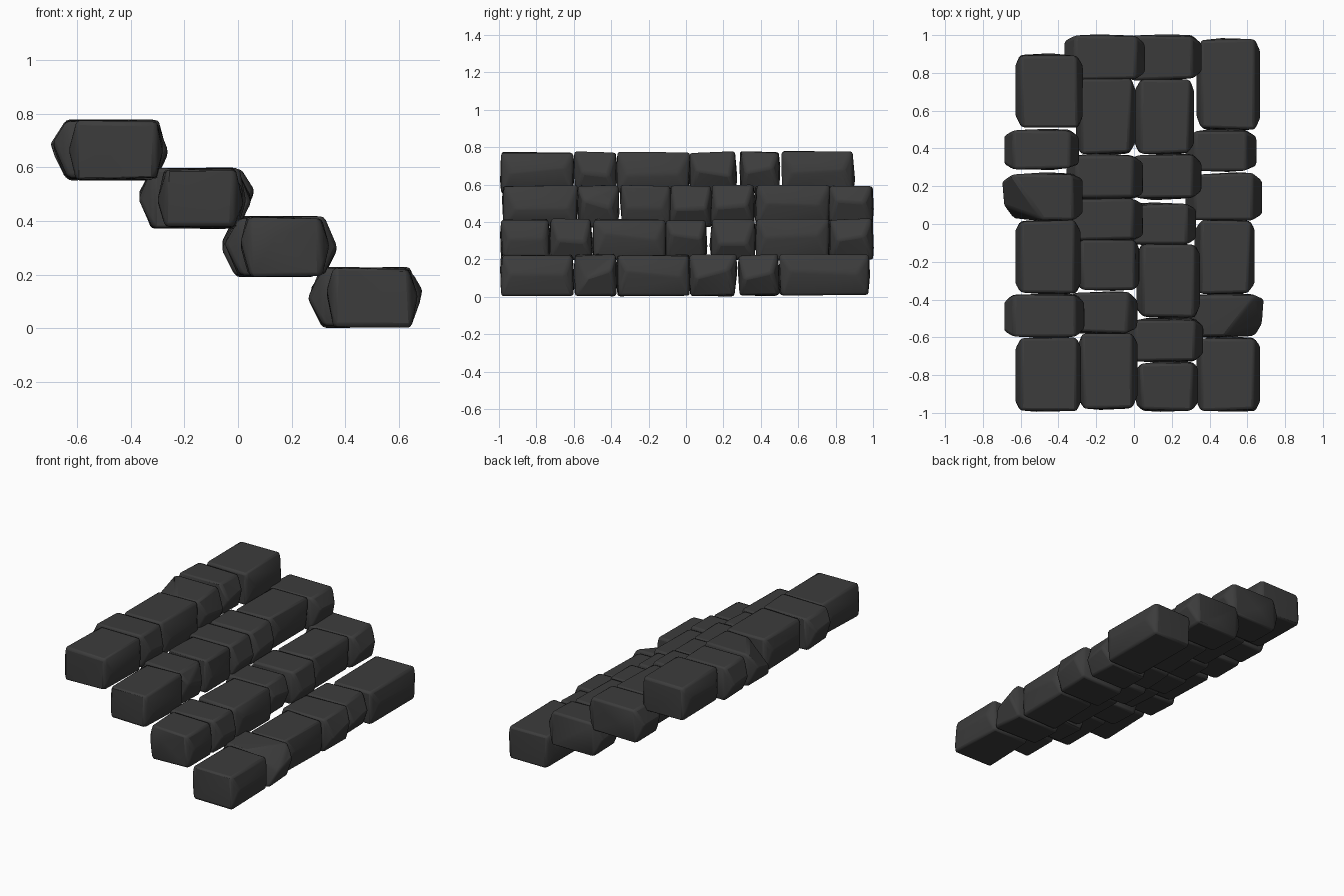
import bpy, bmesh, random
from mathutils import Vector

random.seed(4)
if "Cube" in bpy.data.objects:
    bpy.data.objects.remove(bpy.data.objects["Cube"], do_unlink=True)

# Dark slate, the only colour
slate = bpy.data.materials.new("dark_slate")
slate.use_nodes = True
colour = (0.045, 0.045, 0.045, 1)
slate.diffuse_color = colour
shader = slate.node_tree.nodes["Principled BSDF"]
shader.inputs["Base Color"].default_value = colour
shader.inputs["Roughness"].default_value = 0.9


def stone(name, low, high, chip=None):
    """Rough hewn block: convex hull of a loose box with ridged sides."""
    low, high = Vector(low), Vector(high)
    centre, half = (low + high) / 2, (high - low) / 2
    is_wide = half.x > half.y * 1.3
    side_inset = 0.045 if is_wide else 0.022
    bm = bmesh.new()

    def add(sx, sy, sz, inset):
        corner = Vector((sx * (half.x - inset[0]),
                         sy * (half.y - inset[1]),
                         sz * (half.z - inset[2])))
        bm.verts.new(centre + corner)

    def loose(limit):
        return random.uniform(0, limit)

    # Eight loose corners, one of which may be chipped away
    for sx in (-1, 1):
        for sy in (-1, 1):
            for sz in (-1, 1):
                inset = [side_inset + loose(0.015), loose(0.012), loose(0.012)]
                if sz > 0 and chip == (sx, sy):
                    inset[0] += 0.16
                    inset[2] += 0.01
                add(sx, sy, sz, inset)
    # Ridge halfway up each long side
    for sx in (-1, 1):
        for sy in (-1, 1):
            if chip == (sx, sy):
                add(sx, sy, -0.1, (0.01, half.y * 0.6, 0))
            else:
                add(sx, sy, random.uniform(-0.2, 0.3), (0, half.y * 0.25 + loose(0.02), 0))
    # Slight swelling of the end faces
    for sy in (-1, 1):
        add(random.uniform(-0.4, 0.4), sy, random.uniform(-0.4, 0.4), (0, -0.004, 0))

    bmesh.ops.convex_hull(bm, input=bm.verts[:])
    bmesh.ops.dissolve_limit(bm, angle_limit=0.08, verts=bm.verts[:], edges=bm.edges[:])
    bmesh.ops.recalc_face_normals(bm, faces=bm.faces[:])
    mesh = bpy.data.meshes.new(name)
    bm.to_mesh(mesh)
    bm.free()
    mesh.materials.append(slate)
    obj = bpy.data.objects.new(name, mesh)
    bpy.context.collection.objects.link(obj)

    # Worn edges
    bevel = obj.modifiers.new("worn_edges", "BEVEL")
    bevel.width = 0.014
    bevel.segments = 2
    bevel.limit_method = "ANGLE"
    bevel.angle_limit = 0.35
    bpy.ops.object.select_all(action="DESELECT")
    obj.select_set(True)
    bpy.context.view_layer.objects.active = obj
    bpy.ops.object.shade_smooth_by_angle(angle=0.6)


LEFT_FRONT, RIGHT_FRONT = (1, -1), (-1, -1)

# Each step: bottom, top, then stones as front, back, x start, x end (hundredths)
steps = {
    "bottom_step": (0, 23, [
        (-99, -60, 33, 67), (-60, -37, 26, 69, LEFT_FRONT), (-37, 2, 32, 64),
        (2, 27, 27, 68), (28, 50, 27, 65), (50, 98, 33, 67)]),
    "second_step": (19, 42, [
        (-99, -73, 1, 34), (-73, -50, -5, 37), (-50, -10, 1, 35),
        (-11, 11, -6, 33), (13, 37, -4, 36), (37, 77, 0, 32),
        (76, 100, -6, 36)]),
    "third_step": (37, 60, [
        (-98, -58, -30, 2), (-58, -36, -37, 2), (-35, -8, -31, 3),
        (-9, 14, -37, 5), (13, 37, -36, 5), (37, 77, -31, 1),
        (76, 100, -37, 6)]),
    "top_step": (55, 78, [
        (-99, -60, -63, -28), (-60, -37, -69, -26), (-37, 2, -63, -28),
        (2, 27, -70, -27, RIGHT_FRONT), (29, 50, -69, -29), (51, 90, -63, -27)]),
}

for step, (bottom, top, stones) in steps.items():
    for number, (front, back, start, end, *chip) in enumerate(stones, 1):
        stone(f"{step}_stone_{number}",
              Vector((start, front, bottom)) / 100,
              Vector((end, back, top)) / 100,
              chip[0] if chip else None)
